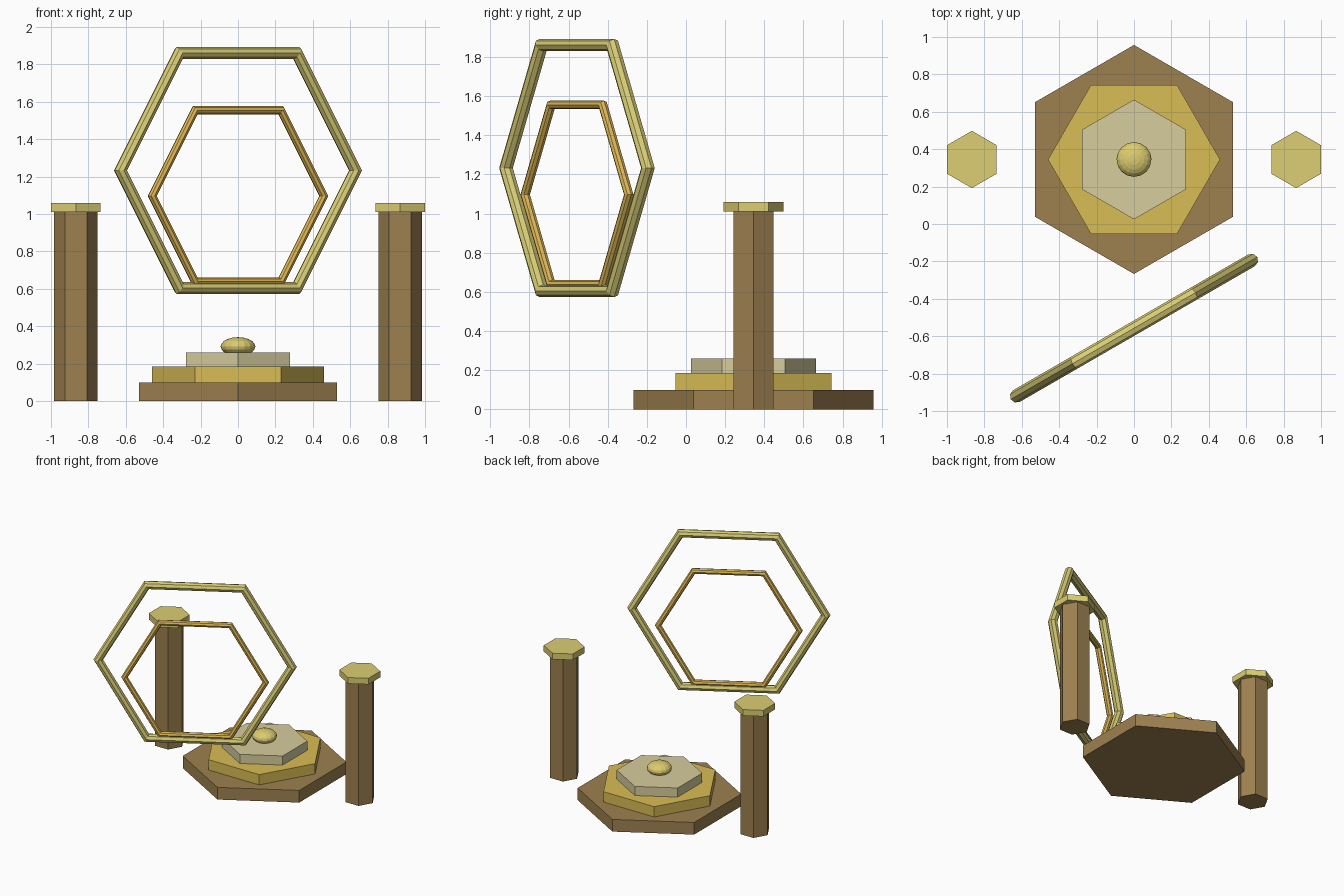
import bpy, bmesh
from math import pi, cos, sin, radians
from mathutils import Matrix

if "Cube" in bpy.data.objects:
    bpy.data.objects.remove(bpy.data.objects["Cube"])


def material(name, color):
    m = bpy.data.materials.new(name)
    m.diffuse_color = (*color, 1)
    m.use_nodes = True
    m.node_tree.nodes["Principled BSDF"].inputs["Base Color"].default_value = m.diffuse_color
    return m


BRONZE = material("bronze", (0.34, 0.22, 0.08))
GOLD = material("gold", (0.70, 0.51, 0.09))
PALE = material("pale_stone", (0.68, 0.61, 0.34))
CAP = material("light_gold", (0.72, 0.62, 0.17))
RING = material("ring_gold", (0.70, 0.62, 0.18))
AMBER = material("amber_gold", (0.72, 0.47, 0.09))
ORB = material("orb_gold", (0.72, 0.60, 0.16))

CY = 0.345       # centre line of the platform and pillars
RING_Y = -0.557  # centre of the rings


def finish(name, bm, mat):
    bmesh.ops.recalc_face_normals(bm, faces=bm.faces)
    me = bpy.data.meshes.new(name)
    bm.to_mesh(me)
    bm.free()
    me.materials.append(mat)
    ob = bpy.data.objects.new(name, me)
    bpy.context.collection.objects.link(ob)
    return ob


def hex_prism(name, x, y, r, z0, z1, point_y, mat):
    """Hexagonal slab with its corners along y (point_y) or along x."""
    bm = bmesh.new()
    a0 = pi / 2 if point_y else 0
    ring = [bm.verts.new((x + r * cos(a0 + i * pi / 3), y + r * sin(a0 + i * pi / 3), z0))
            for i in range(6)]
    face = bm.faces.new(ring)
    top = bmesh.ops.extrude_face_region(bm, geom=[face], use_keep_orig=True)["geom"]
    bmesh.ops.translate(bm, vec=(0, 0, z1 - z0),
                        verts=[v for v in top if isinstance(v, bmesh.types.BMVert)])
    return finish(name, bm, mat)


def hex_ring(name, z, major, minor, mat, sides=8):
    """Upright six-sided torus, turned 30 degrees about z."""
    bm = bmesh.new()
    loops = []
    for i in range(6):
        a = i * pi / 3
        loop = []
        for j in range(sides):
            b = 2 * pi * j / sides
            d = major + minor * cos(b)
            loop.append(bm.verts.new((d * cos(a), minor * sin(b), d * sin(a))))
        loops.append(loop)
    for i in range(6):
        p, q = loops[i], loops[(i + 1) % 6]
        for j in range(sides):
            k = (j + 1) % sides
            bm.faces.new((p[j], p[k], q[k], q[j]))
    ob = finish(name, bm, mat)
    ob.location = (0, RING_Y, z)
    ob.rotation_euler.z = radians(30)
    return ob


# Stepped platform
hex_prism("platform_base", 0, CY, 0.612, 0, 0.10, True, BRONZE)
hex_prism("platform_middle", 0, CY, 0.46, 0.10, 0.185, False, GOLD)
hex_prism("platform_top", 0, CY, 0.32, 0.185, 0.26, True, PALE)

# Flattened orb on the platform
bm = bmesh.new()
bmesh.ops.create_uvsphere(bm, u_segments=16, v_segments=10, radius=1,
                          matrix=Matrix.Translation((0, CY, 0.292))
                          @ Matrix.Diagonal((0.093, 0.093, 0.05, 1)))
finish("orb", bm, ORB)

# Pillars with caps
for side, x in (("left", -0.867), ("right", 0.867)):
    hex_prism(side + "_pillar", x, CY, 0.117, 0, 1.01, False, BRONZE)
    hex_prism(side + "_pillar_cap", x, CY, 0.153, 1.01, 1.06, True, CAP)

# Floating rings
hex_ring("outer_ring", 1.233, 0.725, 0.036, RING)
hex_ring("inner_ring", 1.097, 0.529, 0.025, AMBER)
